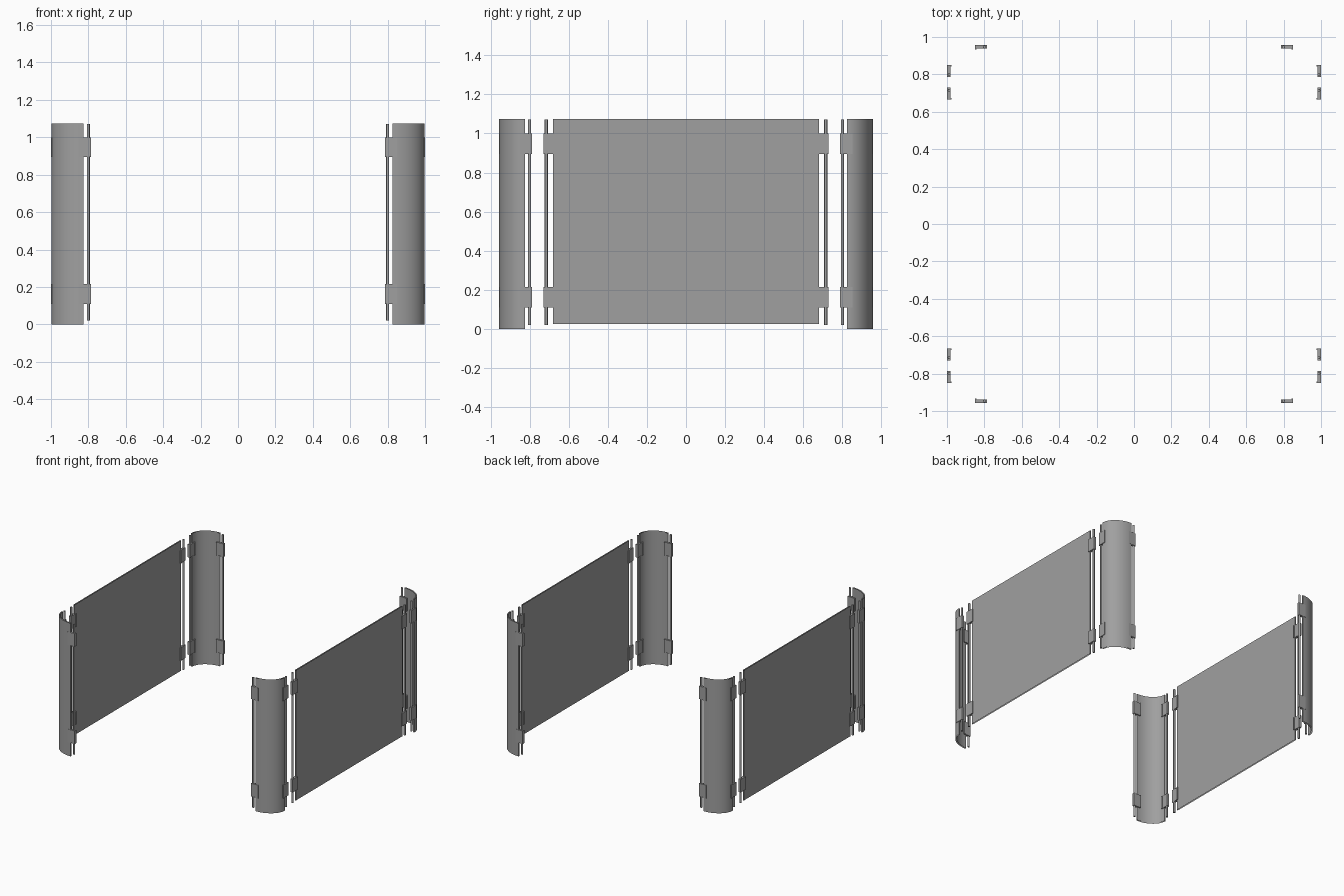
import bpy, bmesh, math

cube = bpy.data.objects.get("Cube")
if cube:
    bpy.data.objects.remove(cube, do_unlink=True)

grey = bpy.data.materials.new("mid grey")
grey.use_nodes = True
colour = (0.35, 0.35, 0.35, 1)
grey.diffuse_color = colour
grey.node_tree.nodes["Principled BSDF"].inputs["Base Color"].default_value = colour

TOP = 1.075


def finish(name, bm, smooth=False):
    bmesh.ops.recalc_face_normals(bm, faces=bm.faces)
    mesh = bpy.data.meshes.new(name)
    bm.to_mesh(mesh)
    bm.free()
    mesh.materials.append(grey)
    ob = bpy.data.objects.new(name, mesh)
    bpy.context.collection.objects.link(ob)
    if smooth:
        bpy.ops.object.select_all(action='DESELECT')
        ob.select_set(True)
        bpy.context.view_layer.objects.active = ob
        bpy.ops.object.shade_smooth_by_angle(angle=math.radians(35))
    return ob


def sleeve(name, outline, z0, z1, capped=False, smooth=False):
    """Extrude a closed plan outline upward, open or capped at its ends."""
    bm = bmesh.new()
    low = [bm.verts.new((x, y, z0)) for x, y in outline]
    high = [bm.verts.new((x, y, z1)) for x, y in outline]
    for i in range(len(low)):
        j = (i + 1) % len(low)
        bm.faces.new((low[i], low[j], high[j], high[i]))
    if capped:
        bm.faces.new(low)
        bm.faces.new(high)
    return finish(name, bm, smooth)


def rod(name, x, y):
    ring = [(x + 0.008 * math.cos(k * math.pi / 6), y + 0.008 * math.sin(k * math.pi / 6))
            for k in range(12)]
    sleeve(name, ring, 0.02, 1.07, True, True)


def clips(name, place, free_end, panel_end):
    """Two clips, each a flat block with a small inward hook at the panel end.
    place(along, depth) gives the plan position; depth runs inward."""
    s = 0.008 if free_end > panel_end else -0.008
    plan = [(free_end, 0), (panel_end, 0), (panel_end, 0.025),
            (panel_end + s, 0.025), (panel_end + s, 0.02), (free_end, 0.02)]
    outline = [place(a, d) for a, d in plan]
    for level, z in (("lower", 0.11), ("upper", 0.895)):
        sleeve(f"{level}_{name}", outline, z, z + 0.105, True)


for sx, side in ((1, "left"), (-1, "right")):
    # Flat side panel
    ring = [(sx * x, y) for x, y in ((0.983, -0.68), (0.993, -0.68), (0.993, 0.68), (0.983, 0.68))]
    sleeve(f"{side}_side_panel", ring, 0.025, TOP)

    for sy, end in ((1, "back"), (-1, "front")):
        tag = f"{end}_{side}"

        # Curved corner panel, bulging outward
        def arc(rx, ry):
            steps = [k * math.pi / 40 for k in range(21)]
            return [(sx * (0.825 + rx * math.cos(t)), sy * (0.825 + ry * math.sin(t)))
                    for t in steps]
        sleeve(f"{tag}_corner_panel", arc(0.172, 0.132) + arc(0.162, 0.122)[::-1], 0, TOP, smooth=True)

        # Hinge rods
        rod(f"{tag}_panel_rod", sx * 0.988, sy * 0.715)
        rod(f"{tag}_corner_side_rod", sx * 0.988, sy * 0.80)
        rod(f"{tag}_corner_end_rod", sx * 0.80, sy * 0.947)

        # Clips joining the rods to the panels
        def on_side(a, d):
            return sx * (1 - d), sy * a

        def on_end(a, d):
            return sx * a, sy * (0.958 - d)
        clips(f"{tag}_panel_clip", on_side, 0.73, 0.666)
        clips(f"{tag}_corner_side_clip", on_side, 0.787, 0.851)
        clips(f"{tag}_corner_end_clip", on_end, 0.787, 0.851)
